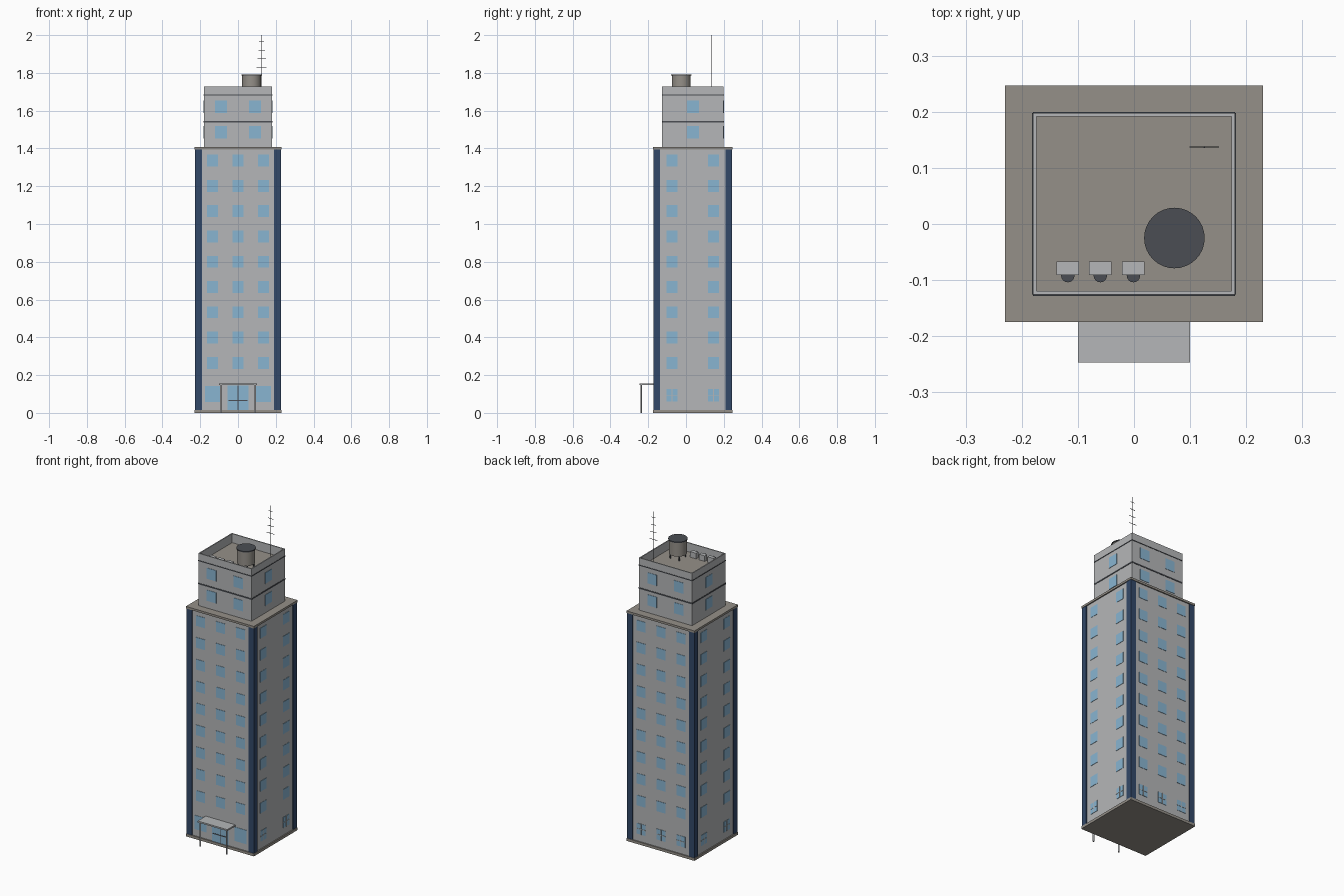
import bpy, bmesh
from mathutils import Matrix, Vector

cube = bpy.data.objects.get("Cube")
if cube:
    bpy.data.objects.remove(cube, do_unlink=True)


def material(name, r, g, b):
    m = bpy.data.materials.new(name)
    m.use_nodes = True
    m.diffuse_color = (r, g, b, 1)
    m.node_tree.nodes["Principled BSDF"].inputs["Base Color"].default_value = (r, g, b, 1)
    return m


WALL = material("light grey wall", 0.46, 0.47, 0.48)
STONE = material("warm grey stone", 0.30, 0.28, 0.25)
GLASS = material("sky blue glass", 0.25, 0.46, 0.64)
NAVY = material("navy pillar", 0.032, 0.065, 0.14)
DARK = material("dark slate", 0.07, 0.076, 0.088)

CY = 0.036          # depth centre of the tower
HX, HY = 0.223, 0.204   # half sizes of the main shaft
UX, UY = 0.18, 0.162    # half sizes of the upper block


def finish(name, bm, *mats):
    me = bpy.data.meshes.new(name)
    bm.to_mesh(me)
    bm.free()
    for m in mats:
        me.materials.append(m)
    ob = bpy.data.objects.new(name, me)
    bpy.context.collection.objects.link(ob)
    return ob


def boxes(name, items, mat):
    """One mesh made of boxes given as (centre, size)."""
    bm = bmesh.new()
    for c, s in items:
        bmesh.ops.create_cube(bm, size=1, matrix=Matrix.Translation(c) @ Matrix.Diagonal((*s, 1)))
    return finish(name, bm, mat)


def slab(name, hx, hy, z0, z1, mat):
    return boxes(name, [((0, CY, (z0 + z1) / 2), (2 * hx, 2 * hy, z1 - z0))], mat)


def cylinders(name, items, mat, sides=24):
    """One mesh made of upright cylinders given as (x, y, z0, z1, radius)."""
    bm = bmesh.new()
    for x, y, z0, z1, r in items:
        bmesh.ops.create_cone(bm, cap_ends=True, segments=sides, radius1=r, radius2=r, depth=z1 - z0,
                              matrix=Matrix.Translation((x, y, (z0 + z1) / 2)))
    return finish(name, bm, mat)


def plates(side, items, hx, hy, thick=0.004):
    """Boxes on a facade, from (offset, z, width, height)."""
    out = []
    for u, z, w, h in items:
        if side in ("front", "back"):
            y = CY + (hy if side == "back" else -hy)
            out.append((Vector((u, y, z)), (w, thick, h)))
        else:
            x = hx if side == "left" else -hx
            out.append((Vector((x, CY + u, z)), (thick, w, h)))
    return out


# Main shaft, slabs and corner pillars
slab("base_slab", 0.23, 0.211, 0, 0.016, STONE)
slab("main_shaft", HX, HY, 0.016, 1.394, WALL)
slab("roof_slab", 0.23, 0.211, 1.394, 1.407, STONE)
boxes("corner_pillars", [((sx * 0.2095, CY + sy * 0.1905, 0.705), (0.036, 0.036, 1.378))
                         for sx in (-1, 1) for sy in (-1, 1)], NAVY)

# Upper block with a recessed roof behind a parapet
bm = bmesh.new()
bmesh.ops.create_cube(bm, size=1, matrix=Matrix.Translation((0, CY, 1.567))
                      @ Matrix.Diagonal((2 * UX, 2 * UY, 0.32, 1)))
top = max(bm.faces, key=lambda f: f.calc_center_median().z)
bmesh.ops.inset_region(bm, faces=[top], thickness=0.009)
floor = bmesh.ops.extrude_discrete_faces(bm, faces=[top])["faces"][0]
bmesh.ops.translate(bm, verts=floor.verts, vec=(0, 0, -0.055))
floor.material_index = 1
finish("upper_block", bm, WALL, STONE)
ROOF = 1.672

# Thin bands around the upper block
for z, h in ((1.542, 0.008), (1.682, 0.005)):
    boxes("upper_band", [b for s in ("front", "back", "left", "right")
                         for b in plates(s, [(0, z, 2 * (UX if s in ("front", "back") else UY), h)], UX, UY)], DARK)

# Windows on every side
floors = [0.265 + 0.1338 * i for i in range(9)]
for side in ("front", "back", "left", "right"):
    wide = side in ("front", "back")
    cols = (-0.135, 0, 0.135) if wide else (-0.11, 0.11)
    boxes(side + "_windows", plates(side, [(u, z, 0.06, 0.063) for z in floors for u in cols], HX, HY), GLASS)
    ups = (-0.09, 0.09) if wide else (0,)
    boxes(side + "_upper_windows", plates(side, [(u, z, 0.064, 0.066) for z in (1.485, 1.62) for u in ups],
                                          UX, UY), GLASS)
    # Ground floor windows with crossing bars
    if side == "front":
        ground = [(u, 0.1, 0.08, 0.085) for u in (-0.135, 0.135)]
    else:
        ground = [(u, 0.093, 0.058, 0.065) for u in cols]
    boxes(side + "_ground_windows", plates(side, ground, HX, HY), GLASS)
    if side != "front":
        bars = [b for u, z, w, h in ground for b in ((u, z, w, 0.004), (u, z, 0.004, h))]
        boxes(side + "_window_bars", plates(side, bars, HX, HY, 0.007), WALL)

# Entrance door and canopy
boxes("entrance_door", plates("front", [(0, 0.081, 0.11, 0.13)], HX, HY, 0.006), GLASS)
boxes("door_bars", plates("front", [(0, 0.065, 0.1, 0.005), (0, 0.081, 0.003, 0.13)], HX, HY, 0.01), DARK)
boxes("canopy", [((0, -0.208, 0.152), (0.2, 0.078, 0.009))], WALL)
cylinders("canopy_posts", [(sx * 0.09, -0.237, 0, 0.148, 0.005) for sx in (-1, 1)], WALL, 12)

# Water tank on legs
TX, TY = 0.072, -0.025
tank = cylinders("water_tank", [(TX, TY, 1.70, 1.785, 0.05)], STONE, 32)
lid = cylinders("tank_lid", [(TX, TY, 1.785, 1.791, 0.054)], DARK, 32)
cylinders("tank_legs", [(TX + sx * 0.03, TY + sy * 0.03, ROOF, 1.70, 0.004)
                        for sx in (-1, 1) for sy in (-1, 1)], DARK, 8)
for ob in (tank, lid):
    bpy.context.view_layer.objects.active = ob
    ob.select_set(True)
    bpy.ops.object.shade_smooth_by_angle()
    ob.select_set(False)

# Cooling units with fans
units = (-0.118, -0.06, -0.001)
boxes("cooling_units", [((x, -0.079, ROOF + 0.017), (0.04, 0.024, 0.034)) for x in units], WALL)
cylinders("cooling_fans", [(x, -0.092, ROOF + 0.004, ROOF + 0.028, 0.012) for x in units], DARK, 16)

# Antenna mast with crossbars that widen downward
AX, AY = 0.125, 0.137
cylinders("antenna_mast", [(AX, AY, ROOF, 2.0, 0.0018)], DARK, 8)
boxes("antenna_bars", [((AX, AY, 1.965 - 0.045 * i), (0.026 + 0.009 * i, 0.002, 0.002)) for i in range(4)], DARK)
